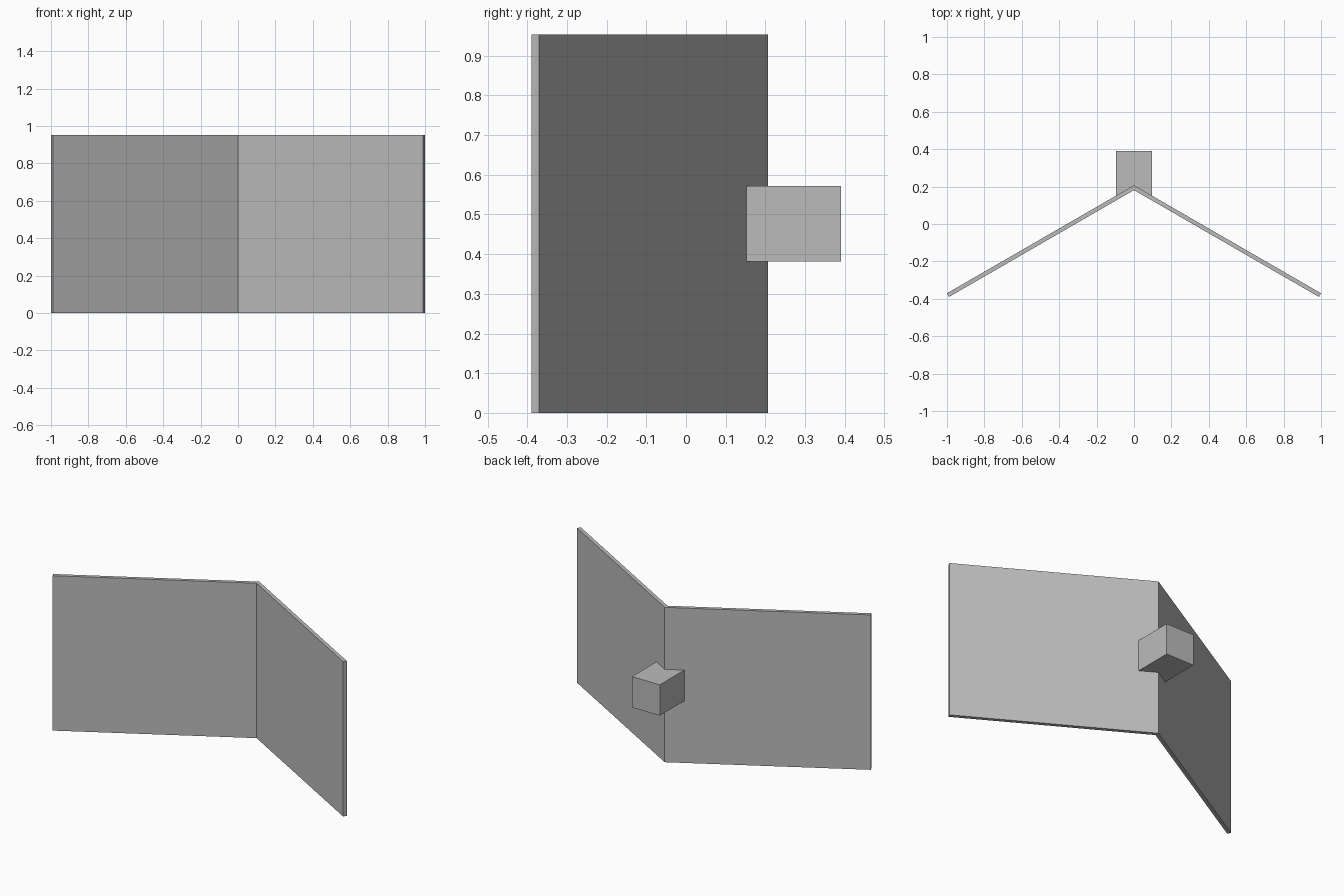
import bpy, bmesh, math

cube = bpy.data.objects.get("Cube")
if cube:
    bpy.data.objects.remove(cube, do_unlink=True)

grey = bpy.data.materials.new("plain_grey")
grey.use_nodes = True
grey.diffuse_color = (0.5, 0.5, 0.5, 1)
grey.node_tree.nodes["Principled BSDF"].inputs["Base Color"].default_value = (0.5, 0.5, 0.5, 1)

ANGLE = math.radians(30)
SLOPE = math.tan(ANGLE)
THICK = 0.0225
HEIGHT = 0.953
BACK = 0.207      # y of the fold on the rear side
HALF = 0.095      # half size of the block


def prism(name, outline, z0, z1):
    """Extrude a plan outline from z0 up to z1."""
    bm = bmesh.new()
    base = bm.faces.new([bm.verts.new((x, y, z0)) for x, y in outline])
    top = bmesh.ops.extrude_face_region(bm, geom=[base])
    verts = [v for v in top["geom"] if isinstance(v, bmesh.types.BMVert)]
    bmesh.ops.translate(bm, verts=verts, vec=(0, 0, z1 - z0))
    bmesh.ops.recalc_face_normals(bm, faces=bm.faces)
    mesh = bpy.data.meshes.new(name)
    bm.to_mesh(mesh)
    bm.free()
    mesh.materials.append(grey)
    obj = bpy.data.objects.new(name, mesh)
    bpy.context.collection.objects.link(obj)
    return obj


# Folded screen: two thin wings meeting in a mitred V
tip_x = 1 - THICK * math.sin(ANGLE)
tip_y = BACK - SLOPE - THICK * math.cos(ANGLE)
fold = BACK - THICK / math.cos(ANGLE)
prism("folded_panel",
      [(0, BACK), (-1, BACK - SLOPE), (-tip_x, tip_y),
       (0, fold), (tip_x, tip_y), (1, BACK - SLOPE)], 0, HEIGHT)

# Mounting block behind the fold, notched to sit against both wings
side_y = BACK - HALF * SLOPE
prism("rear_block",
      [(-HALF, 0.39), (-HALF, side_y), (0, BACK), (HALF, side_y), (HALF, 0.39)],
      HEIGHT / 2 - HALF, HEIGHT / 2 + HALF)
